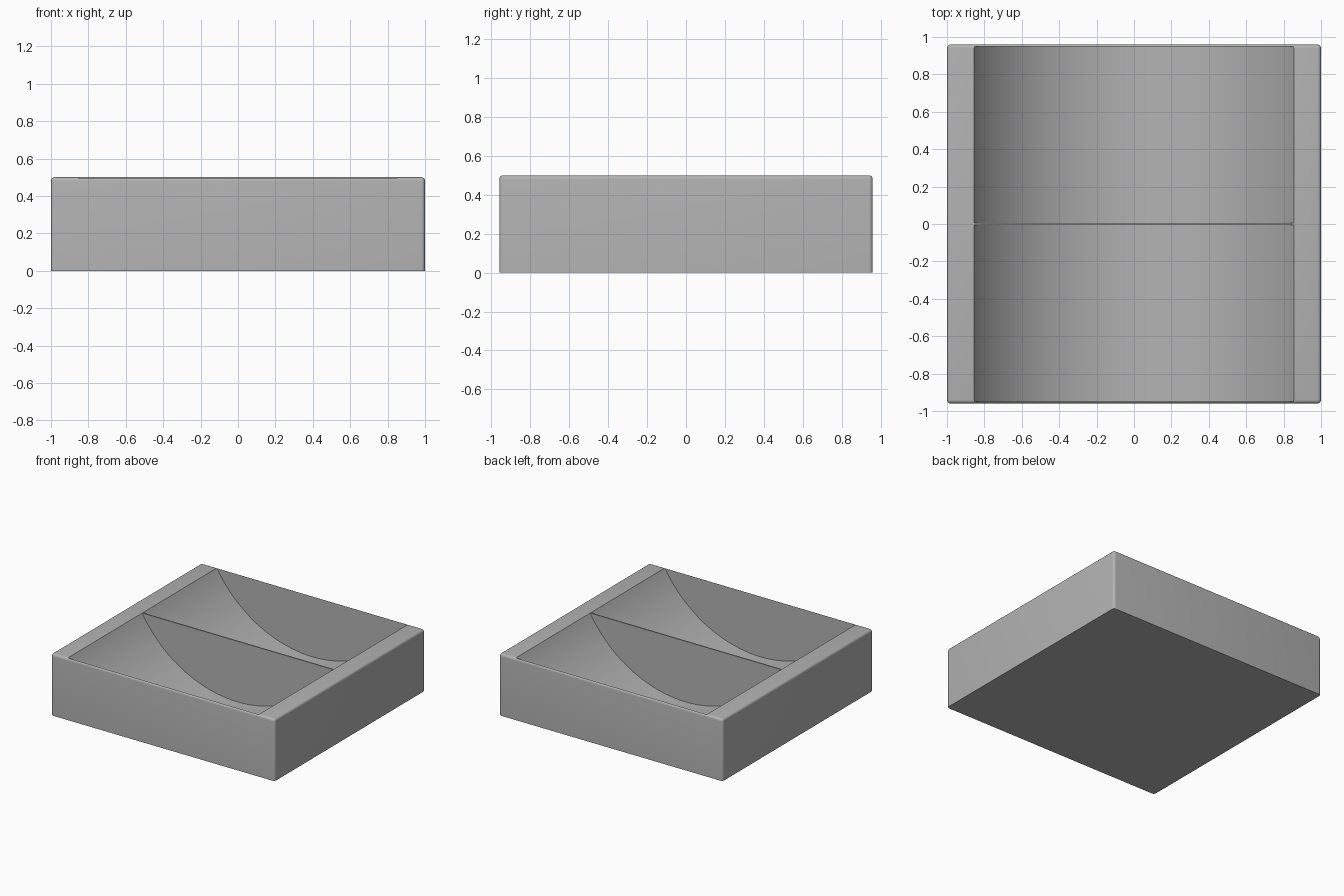
import bpy, bmesh, math
from mathutils import Matrix

WIDTH, DEPTH, HEIGHT = 2.0, 1.92, 0.5
WALL = 0.01           # thin end walls, divider and floor
ROUND = 0.02          # rounded rim and corners
RADIUS = 0.99         # trough curvature

default = bpy.data.objects.get("Cube")
if default:
    bpy.data.objects.remove(default, do_unlink=True)


def make_material(name, rgb):
    mat = bpy.data.materials.new(name)
    mat.use_nodes = True
    mat.diffuse_color = (*rgb, 1)
    mat.node_tree.nodes["Principled BSDF"].inputs["Base Color"].default_value = (*rgb, 1)
    return mat


def add_object(name, bm, mat):
    bmesh.ops.recalc_face_normals(bm, faces=bm.faces)
    mesh = bpy.data.meshes.new(name)
    bm.to_mesh(mesh)
    bm.free()
    mesh.materials.append(mat)
    obj = bpy.data.objects.new(name, mesh)
    bpy.context.collection.objects.link(obj)
    return obj


gray = make_material("plain gray", (0.45, 0.45, 0.45))

# Tray block: rounded rim and upright corners, sharp underside
bm = bmesh.new()
bmesh.ops.create_cube(bm, size=1, matrix=Matrix.Translation((0, 0, HEIGHT / 2))
                      @ Matrix.Diagonal((WIDTH, DEPTH, HEIGHT, 1)))
rim = [e for e in bm.edges if any(v.co.z > HEIGHT / 2 for v in e.verts)]
bmesh.ops.bevel(bm, geom=rim, offset=ROUND, segments=5, profile=0.5, affect='EDGES')
tray = add_object("tray", bm, gray)

# Two cylindrical troughs, separated by a thin divider
length = DEPTH / 2 - 1.5 * WALL
for side, label in ((-1, "front"), (1, "back")):
    bm = bmesh.new()
    place = (Matrix.Translation((0, side * (WALL / 2 + length / 2), RADIUS + WALL))
             @ Matrix.Rotation(math.pi / 2, 4, 'X'))
    bmesh.ops.create_cone(bm, cap_ends=True, segments=128, radius1=RADIUS,
                          radius2=RADIUS, depth=length, matrix=place)
    cutter = add_object(label + "_trough_cutter", bm, gray)
    cutter.hide_render = True
    cut = tray.modifiers.new(label + " trough", 'BOOLEAN')
    cut.operation = 'DIFFERENCE'
    cut.solver = 'EXACT'
    cut.object = cutter
    bpy.context.view_layer.objects.active = tray
    bpy.ops.object.modifier_apply(modifier=cut.name)
    bpy.data.objects.remove(cutter, do_unlink=True)

# Smooth curves, crisp edges
bpy.ops.object.select_all(action='DESELECT')
tray.select_set(True)
bpy.context.view_layer.objects.active = tray
bpy.ops.object.shade_smooth_by_angle(angle=math.radians(30))
